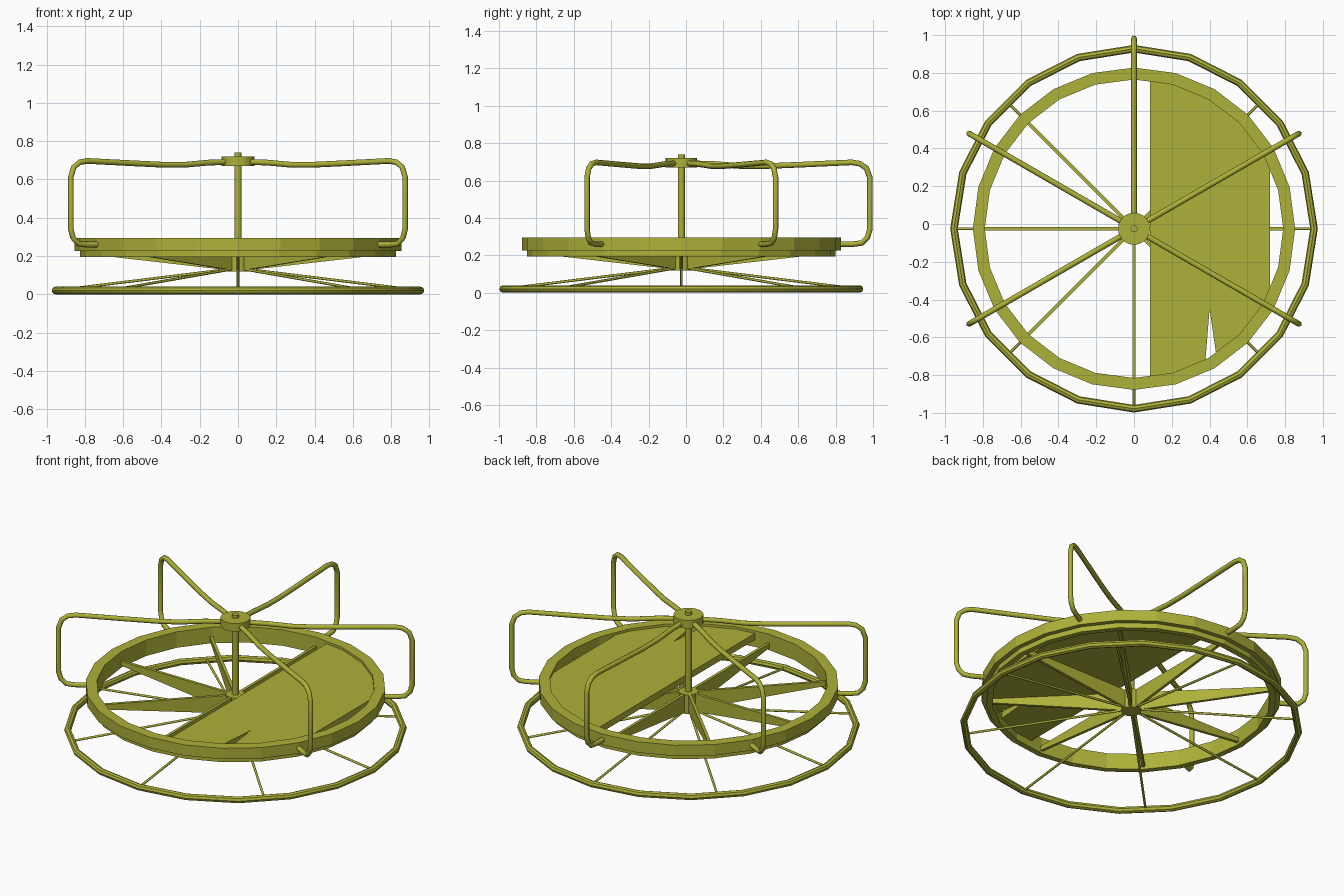
import bpy, bmesh
from math import cos, sin, pi, radians

if "Cube" in bpy.data.objects:
    bpy.data.objects.remove(bpy.data.objects["Cube"])

CY = -0.025  # centre of the wheel in y

mat = bpy.data.materials.new("olive_paint")
mat.diffuse_color = (0.42, 0.44, 0.04, 1)
mat.use_nodes = True
mat.node_tree.nodes["Principled BSDF"].inputs["Base Color"].default_value = mat.diffuse_color


def add_mesh(name, verts, faces, smooth=0):
    me = bpy.data.meshes.new(name)
    me.from_pydata(verts, [], faces)
    bm = bmesh.new()
    bm.from_mesh(me)
    bmesh.ops.recalc_face_normals(bm, faces=bm.faces)
    bm.to_mesh(me)
    bm.free()
    ob = bpy.data.objects.new(name, me)
    bpy.context.collection.objects.link(ob)
    return finish(ob, name, smooth)


def finish(ob, name, smooth=0):
    ob.name = name
    ob.data.materials.append(mat)
    if smooth:
        bpy.ops.object.select_all(action='DESELECT')
        ob.select_set(True)
        bpy.context.view_layer.objects.active = ob
        bpy.ops.object.shade_smooth_by_angle(angle=radians(smooth))
    return ob


def lathe(name, profile, sides, smooth=0):
    """Closed ring from an (r, z) profile loop."""
    n = len(profile)
    verts = [(r * cos(2 * pi * i / sides), CY + r * sin(2 * pi * i / sides), z)
             for i in range(sides) for r, z in profile]
    faces = [(i * n + j, i * n + (j + 1) % n,
              (i + 1) % sides * n + (j + 1) % n, (i + 1) % sides * n + j)
             for i in range(sides) for j in range(n)]
    return add_mesh(name, verts, faces, smooth)


def prism(name, base, offset, smooth=0):
    """Solid made by sweeping a polygon along an offset vector."""
    n = len(base)
    top = [tuple(p[k] + offset[k] for k in range(3)) for p in base]
    faces = [tuple(range(n)), tuple(range(2 * n - 1, n - 1, -1))]
    faces += [(i, (i + 1) % n, n + (i + 1) % n, n + i) for i in range(n)]
    return add_mesh(name, list(base) + top, faces, smooth)


def cylinder(name, r, z0, z1, sides=20):
    base = [(r * cos(2 * pi * i / sides), CY + r * sin(2 * pi * i / sides), z0)
            for i in range(sides)]
    return prism(name, base, (0, 0, z1 - z0), 40)


def radial(r, z, a, side=0):
    return (r * cos(a) - side * sin(a), CY + r * sin(a) + side * cos(a), z)


def tube(name, pts, radius):
    cu = bpy.data.curves.new(name, 'CURVE')
    cu.dimensions = '3D'
    cu.bevel_depth = radius
    cu.bevel_resolution = 2
    cu.use_fill_caps = True
    sp = cu.splines.new('POLY')
    sp.points.add(len(pts) - 1)
    for p, c in zip(sp.points, pts):
        p.co = (*c, 1)
    ob = bpy.data.objects.new(name, cu)
    bpy.context.collection.objects.link(ob)
    bpy.ops.object.select_all(action='DESELECT')
    ob.select_set(True)
    bpy.context.view_layer.objects.active = ob
    bpy.ops.object.convert(target='MESH')
    return finish(bpy.context.object, name, 50)


# Ground ring of round tube
lathe("base_ring", [(0.953 + 0.02 * cos(k * pi / 4), 0.02 + 0.02 * sin(k * pi / 4))
                    for k in range(8)], 20, 30)

# Stepped deck rim
lathe("deck_rim", [(0.79, 0.195), (0.825, 0.195), (0.825, 0.227), (0.853, 0.227),
                   (0.853, 0.295), (0.79, 0.295)], 24)

# Hubs and central post
cylinder("lower_hub", 0.055, 0.12, 0.24)
cylinder("centre_post", 0.019, 0.12, 0.74, 12)
cylinder("top_hub", 0.085, 0.67, 0.72)

# Tapered deck arms and thin base spokes
for i in range(8):
    a = i * pi / 4
    arm = [radial(r, z, a, -0.009) for r, z in
           ((0.04, 0.125), (0.8, 0.212), (0.8, 0.238), (0.04, 0.238))]
    prism(f"deck_arm_{i}", arm, (-0.018 * sin(a), 0.018 * cos(a), 0))
    tube(f"base_spoke_{i}", [radial(0.04, 0.132, a), radial(0.95, 0.02, a)], 0.007)

# Partial deck board with its split near the front
R = 0.80
board = [(0.085, -0.79), (R * cos(radians(-75)), R * sin(radians(-75))),
         (0.378, -0.70), (0.40, -0.425), (0.435, -0.665)]
board += [(R * cos(radians(d)), R * sin(radians(d))) for d in (-45, -30)]
board += [(0.72, -0.32), (0.72, 0.32)]
board += [(R * cos(radians(d)), R * sin(radians(d))) for d in (30, 45, 60, 75)]
board += [(0.085, 0.79)]
prism("deck_board", [(x, y + CY, 0.24) for x, y in board], (0, 0, 0.04))

# Bent hand rails; the front one is missing
rail = [(0.06, 0.692), (0.18, 0.688), (0.32, 0.677), (0.45, 0.677), (0.62, 0.684),
        (0.91, 0.697), (0.955, 0.69), (0.99, 0.665), (1.008, 0.615), (1.008, 0.34),
        (0.995, 0.295), (0.965, 0.266), (0.92, 0.26), (0.84, 0.26)]
for i, deg in enumerate((30, 90, 150, 210, 330)):
    tube(f"hand_rail_{i}", [radial(r, z, radians(deg)) for r, z in rail], 0.015)
